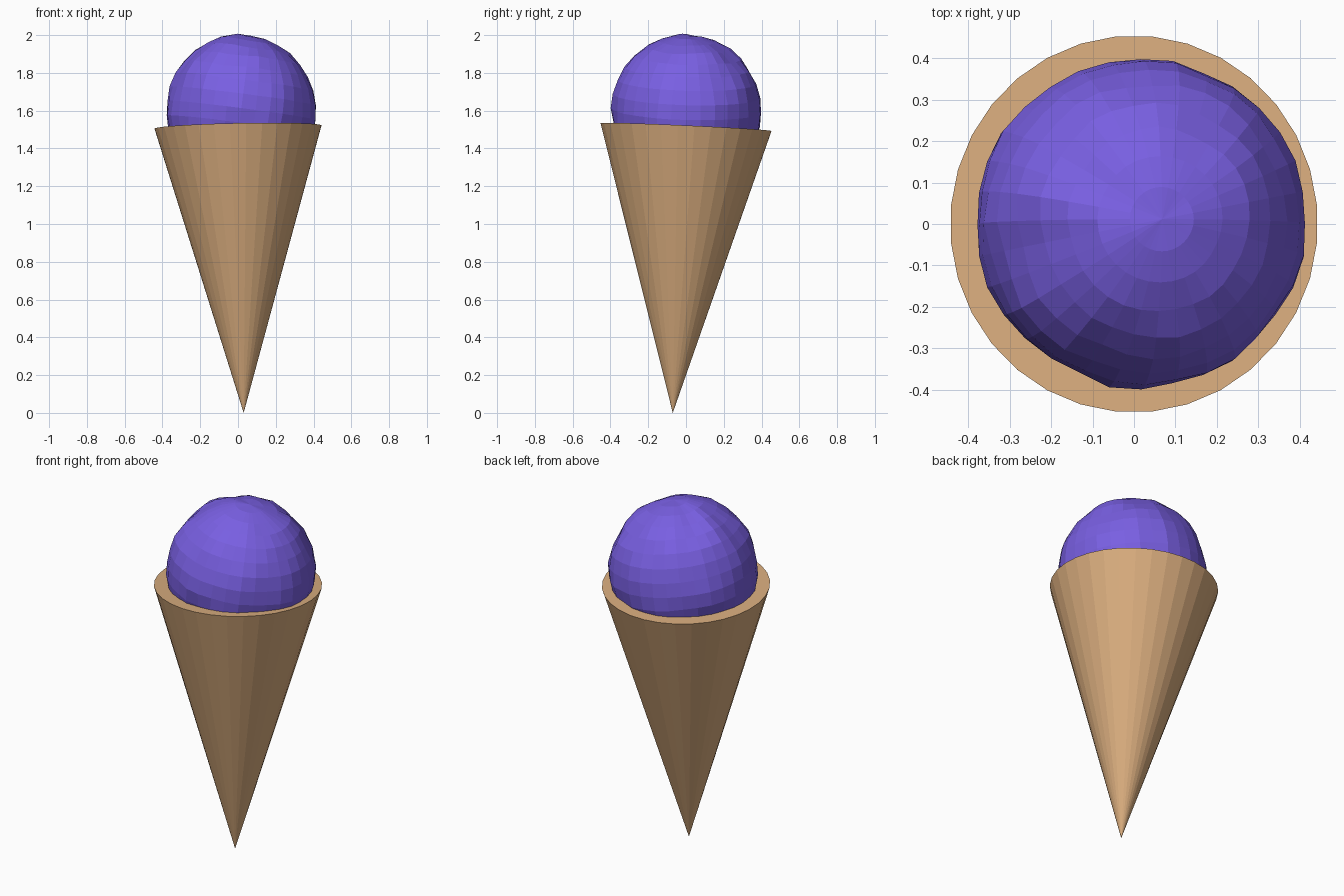
import bpy
import bmesh
import math
from mathutils import Vector, Matrix, noise

cube = bpy.data.objects.get("Cube")
if cube:
    bpy.data.objects.remove(cube)


def material(name, rgb):
    mat = bpy.data.materials.new(name)
    mat.use_nodes = True
    mat.diffuse_color = (*rgb, 1)
    mat.node_tree.nodes["Principled BSDF"].inputs["Base Color"].default_value = (*rgb, 1)
    return mat


def make_object(name, bm, mat):
    bmesh.ops.recalc_face_normals(bm, faces=bm.faces)
    mesh = bpy.data.meshes.new(name)
    bm.to_mesh(mesh)
    bm.free()
    mesh.materials.append(mat)
    obj = bpy.data.objects.new(name, mesh)
    bpy.context.collection.objects.link(obj)
    return obj


def tilt(direction):
    return Vector((0, 0, 1)).rotation_difference(direction).to_matrix().to_4x4()


wafer = material("wafer tan", (0.70, 0.42, 0.21))
purple = material("blueberry purple", (0.19, 0.115, 0.76))

# Wafer cone: slightly tilted, pointed below and closed at the rim
tip = Vector((0.03, -0.07, 0))
rim = Vector((0, 0, 1.513))
axis = rim - tip
bm = bmesh.new()
bmesh.ops.create_cone(bm, cap_ends=True, segments=32, radius1=0, radius2=0.455,
                      depth=axis.length)
bmesh.ops.remove_doubles(bm, verts=bm.verts, dist=0.0001)
place = (Matrix.Translation((tip + rim) / 2) @ tilt(axis)
         @ Matrix.Diagonal((0.975, 1, 1, 1)) @ Matrix.Rotation(math.pi / 32, 4, "Z"))
bmesh.ops.transform(bm, matrix=place, verts=bm.verts)
make_object("wafer_cone", bm, wafer)

# Scoop: faceted ball with soft lumps and a few scraped ridges
bm = bmesh.new()
bmesh.ops.create_uvsphere(bm, u_segments=32, v_segments=16, radius=0.397)
for v in bm.verts:
    d = v.co.normalized()
    around = Vector((d.x * 4, d.y * 4, d.z))
    lump = 0.010 * noise.noise(d * 2.5) + 0.012 * noise.noise(around)
    v.co += d * lump
place = Matrix.Translation((0.017, 0, 1.602)) @ tilt(Vector((0.13, 0.03, 1)))
bmesh.ops.transform(bm, matrix=place, verts=bm.verts)
make_object("ice_cream_scoop", bm, purple)
